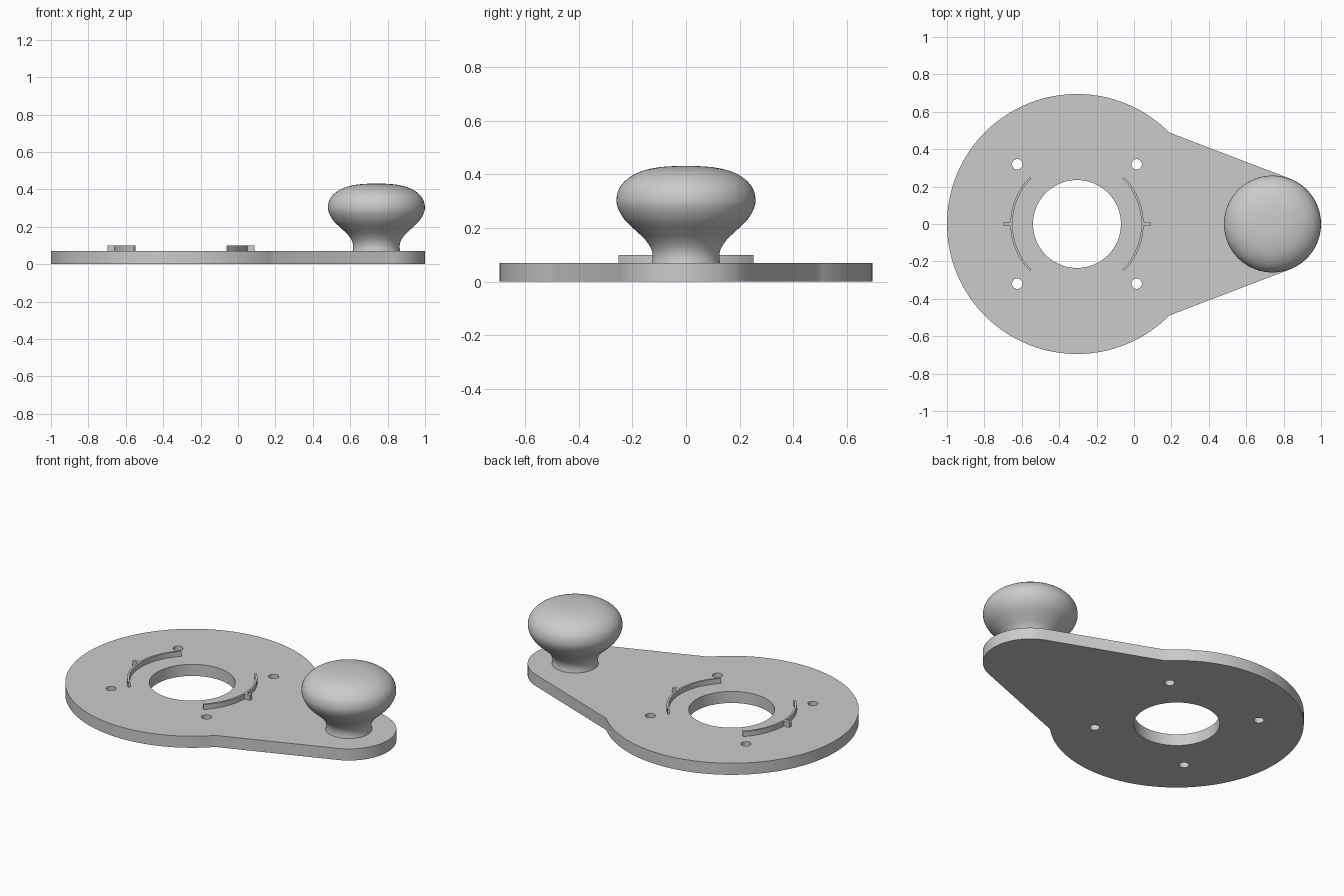
import bpy, bmesh, math
from math import cos, sin, radians

if "Cube" in bpy.data.objects:
    bpy.data.objects.remove(bpy.data.objects["Cube"])

CX, KX, H = -0.305, 0.74, 0.07     # disc centre, knob centre, plate thickness

grey = bpy.data.materials.new("plain_grey")
grey.diffuse_color = (0.6, 0.6, 0.6, 1)
grey.use_nodes = True
grey.node_tree.nodes["Principled BSDF"].inputs["Base Color"].default_value = grey.diffuse_color


def finish(name, bm, angle=30):
    bmesh.ops.recalc_face_normals(bm, faces=bm.faces)
    me = bpy.data.meshes.new(name)
    bm.to_mesh(me)
    bm.free()
    ob = bpy.data.objects.new(name, me)
    bpy.context.collection.objects.link(ob)
    me.materials.append(grey)
    bpy.ops.object.select_all(action='DESELECT')
    ob.select_set(True)
    bpy.context.view_layer.objects.active = ob
    bpy.ops.object.shade_smooth_by_angle(angle=radians(angle))
    return ob


def arc(cx, cy, r, a0, a1, n):
    return [(cx + r * cos(radians(a0 + (a1 - a0) * i / n)),
             cy + r * sin(radians(a0 + (a1 - a0) * i / n))) for i in range(n + 1)]


def prism(bm, pts, z0, z1):
    f = bm.faces.new([bm.verts.new((x, y, z0)) for x, y in pts])
    ext = bmesh.ops.extrude_face_region(bm, geom=[f])["geom"]
    bmesh.ops.translate(bm, vec=(0, 0, z1 - z0),
                        verts=[v for v in ext if isinstance(v, bmesh.types.BMVert)])


# Plate: large disc with a tapered arm ending in a round tip
bm = bmesh.new()
prism(bm, arc(CX, 0, 0.695, 44.7, 315.3, 120) + arc(KX, 0, 0.26, -69, 69, 50), 0, H)
plate = finish("crank_plate", bm)

# Centre hole and four screw holes
bm = bmesh.new()
holes = [(CX, 0, 0.235, 80)] + [(CX + sx * 0.319, sy * 0.319, 0.028, 32)
                                for sx in (-1, 1) for sy in (-1, 1)]
for x, y, r, n in holes:
    prism(bm, arc(x, y, r, 0, 360, n)[:-1], -0.1, 0.2)
cutter = finish("hole_cutter", bm)
bool_mod = plate.modifiers.new("holes", 'BOOLEAN')
bool_mod.object = cutter
bool_mod.solver = 'EXACT'
bpy.context.view_layer.objects.active = plate
bpy.ops.object.modifier_apply(modifier="holes")
bpy.data.objects.remove(cutter)
plate.select_set(True)
bpy.ops.object.shade_smooth_by_angle(angle=radians(30))

# Curved ribs, each with a small outward tab
for name, mid, s in (("right_rib", 0, 1), ("left_rib", 180, -1)):
    bm = bmesh.new()
    prism(bm, arc(CX, 0, 0.356, mid - 45, mid + 45, 40)
          + arc(CX, 0, 0.344, mid + 45, mid - 45, 40), H - 0.005, 0.1)
    finish(name, bm)
    bm = bmesh.new()
    x0, x1 = CX + s * 0.35, CX + s * 0.392
    prism(bm, [(x0, -0.01), (x1, -0.01), (x1, 0.01), (x0, 0.01)], H - 0.005, 0.1)
    finish(name + "_tab", bm)

# Knob: smooth turned profile (radius, height)
prof = [(0.128, 0.065), (0.124, 0.095), (0.131, 0.125), (0.153, 0.158), (0.19, 0.193),
        (0.228, 0.23), (0.252, 0.27), (0.259, 0.305), (0.25, 0.345), (0.222, 0.38),
        (0.175, 0.408), (0.115, 0.424), (0.055, 0.43), (0.0, 0.431)]


def spline(p, steps):
    out = []
    for i in range(len(p) - 1):
        a, b, c, d = p[max(i - 1, 0)], p[i], p[i + 1], p[min(i + 2, len(p) - 1)]
        for k in range(steps):
            t = k / steps
            out.append([0.5 * (2 * b[j] + (c[j] - a[j]) * t
                        + (2 * a[j] - 5 * b[j] + 4 * c[j] - d[j]) * t * t
                        + (3 * b[j] - a[j] - 3 * c[j] + d[j]) * t ** 3) for j in (0, 1)])
    return out + [p[-1]]


bm = bmesh.new()
vs = [bm.verts.new((KX + r, 0, z)) for r, z in spline(prof, 4)]
es = [bm.edges.new(e) for e in zip(vs, vs[1:])]
bmesh.ops.spin(bm, geom=vs + es, cent=(KX, 0, 0), axis=(0, 0, 1),
               angle=math.tau, steps=96, use_duplicate=False)
bmesh.ops.remove_doubles(bm, verts=bm.verts, dist=0.0005)
bmesh.ops.holes_fill(bm, edges=bm.edges, sides=0)
finish("knob", bm, 40)
